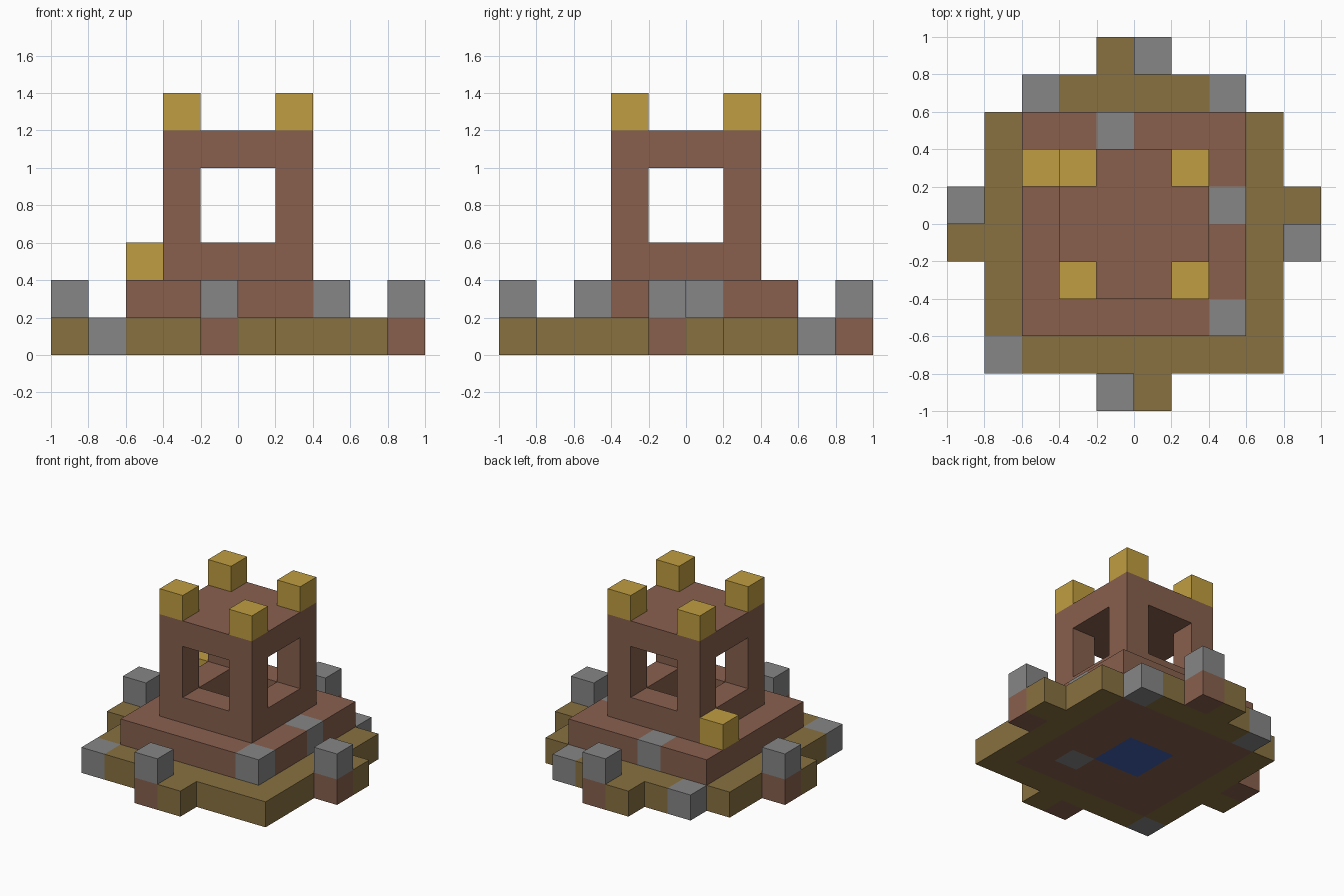
import bpy, bmesh
from mathutils import Vector

cube = bpy.data.objects.get("Cube")
if cube:
    bpy.data.objects.remove(cube, do_unlink=True)

S = 0.2  # block size


def srgb(*rgb):
    return tuple((v / 255 / 12.92) if v < 11 else ((v / 255 + 0.055) / 1.055) ** 2.4
                 for v in rgb) + (1.0,)


def material(name, color):
    m = bpy.data.materials.new(name)
    m.use_nodes = True
    m.diffuse_color = color
    m.node_tree.nodes["Principled BSDF"].inputs["Base Color"].default_value = color
    return m


MATS = {
    "brick": material("brick brown", srgb(136, 96, 78)),
    "moss": material("olive earth", srgb(136, 113, 65)),
    "stone": material("stone grey", srgb(134, 134, 134)),
    "gold": material("gold", srgb(192, 157, 65)),
    "water": material("water blue", srgb(64, 95, 175)),
}
NAMES = list(MATS)


def square(lo, hi, k):
    return [(i, j, k) for i in range(lo, hi) for j in range(lo, hi)]


def in_core(c):
    return c[0] in (-1, 0) and c[1] in (-1, 0)


parts = {}

# Ground slab: earth border, brick bed, stray stones, notched back corners
slab = {c: "brick" if -3 <= min(c[:2]) and max(c[:2]) <= 2 else "moss"
        for c in square(-4, 4, 0) if not in_core(c)}
for corner in ((-4, 3, 0), (3, 3, 0)):
    del slab[corner]
for c in ((-4, -4, 0), (-3, 3, 0), (2, 3, 0), (1, -2, 0)):
    slab[c] = "stone"
parts["ground_slab"] = slab

# Water in the shaft
parts["water_pool"] = {c: "water" for c in square(-1, 1, 0)}

# Side bumps: an earth step beside a stone-capped post, turned around the centre
steps, posts = {}, {}
a, b = (-1, -5), (0, -5)
for turn in range(4):
    posts[(*a, 0)] = "brick"
    posts[(*a, 1)] = "stone"
    steps[(*b, 0)] = "moss"
    a, b = [(-1 - y, x) for x, y in (a, b)]
parts["earth_steps"] = steps
parts["capped_posts"] = posts

# Raised terrace with three stone blocks
terrace = {c: "brick" for c in square(-3, 3, 1) if not in_core(c)}
for c in ((-1, 2, 1), (2, 0, 1), (2, -3, 1)):
    terrace[c] = "stone"
parts["terrace"] = terrace

# Well tower: low wall, four corner pillars, flat roof
corners = [(i, j) for i in (-2, 1) for j in (-2, 1)]
parts["well_wall"] = {c: "brick" for c in square(-2, 2, 2) if not in_core(c)}
parts["pillars"] = {(*c, k): "brick" for c in corners for k in (3, 4)}
parts["roof"] = {c: "brick" for c in square(-2, 2, 5)}

# Gold blocks
parts["roof_finials"] = {(*c, 6): "gold" for c in corners}
parts["terrace_block"] = {(-3, 1, 2): "gold"}

filled = {c for cells in parts.values() for c in cells}


def build(name, cells):
    """Make one object from blocks, keeping only the exposed faces."""
    bm = bmesh.new()
    for cell, kind in cells.items():
        for axis in range(3):
            for side in (0, 1):
                near = list(cell)
                near[axis] += 2 * side - 1
                if tuple(near) in filled:
                    continue
                loop = []
                for u, v in ((0, 0), (1, 0), (1, 1), (0, 1)):
                    p = Vector(cell)
                    p[axis] += side
                    p[(axis + 1) % 3] += u
                    p[(axis + 2) % 3] += v
                    loop.append(bm.verts.new(p * S))
                face = bm.faces.new(loop if side else loop[::-1])
                face.material_index = NAMES.index(kind)
    bmesh.ops.remove_doubles(bm, verts=bm.verts, dist=0.001)
    bmesh.ops.dissolve_limit(bm, angle_limit=0.01, verts=bm.verts,
                             edges=bm.edges, delimit={'MATERIAL'})
    # Drop material slots that this part does not use
    used = sorted({f.material_index for f in bm.faces})
    for f in bm.faces:
        f.material_index = used.index(f.material_index)
    mesh = bpy.data.meshes.new(name)
    bm.to_mesh(mesh)
    bm.free()
    for n in used:
        mesh.materials.append(MATS[NAMES[n]])
    bpy.context.collection.objects.link(bpy.data.objects.new(name, mesh))


for part_name, part_cells in parts.items():
    build(part_name, part_cells)
